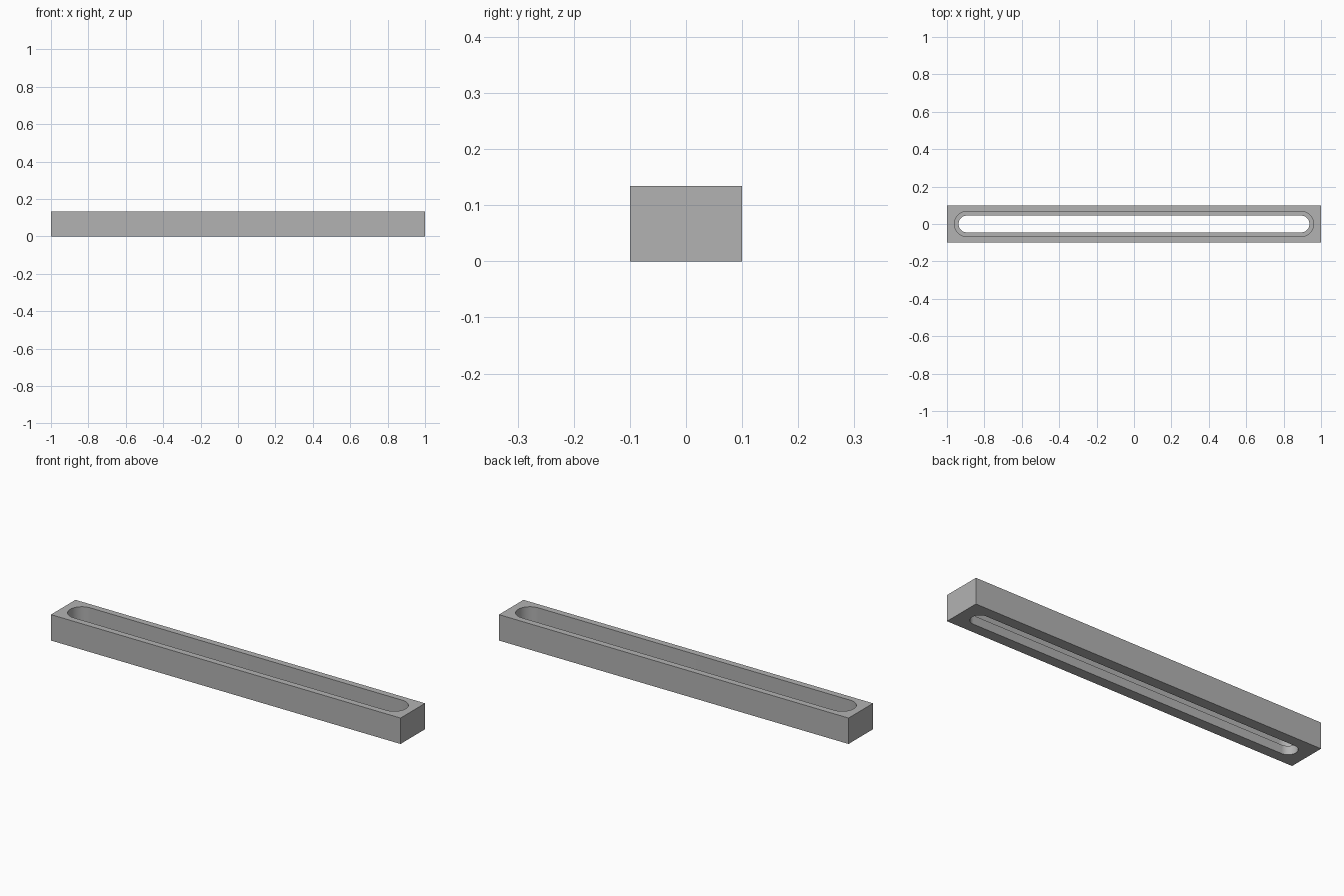
import bpy, bmesh
from math import cos, sin, pi, radians

old = bpy.data.objects.get("Cube")
if old:
    bpy.data.objects.remove(old, do_unlink=True)

LENGTH, WIDTH, HEIGHT = 2.0, 0.2, 0.134
SHELF = 0.045          # height of the step inside the slot
CENTRE = 0.893         # x of the slot's end-arc centres
WIDE, NARROW = 0.067, 0.045
STEPS = 24             # segments per half-round end

grey = bpy.data.materials.new("plain_grey")
grey.use_nodes = True
colour = (0.45, 0.45, 0.45, 1)
grey.diffuse_color = colour
grey.node_tree.nodes["Principled BSDF"].inputs["Base Color"].default_value = colour

bm = bmesh.new()


def ring(points, z):
    return [bm.verts.new((x, y, z)) for x, y in points]


def slot(radius):
    """Outline with straight sides and half-round ends."""
    points = []
    for side in (1, -1):
        for i in range(STEPS + 1):
            a = -pi / 2 + pi * i / STEPS
            points.append((side * (CENTRE + radius * cos(a)), side * radius * sin(a)))
    return points


def wall(a, b):
    for i in range(len(a)):
        j = (i + 1) % len(a)
        bm.faces.new((a[i], a[j], b[j], b[i]))


def cap(outer, inner):
    """Fill the flat area between two outlines."""
    edges = [bm.edges.get((r[i - 1], r[i])) for r in (outer, inner) for i in range(len(r))]
    bmesh.ops.triangle_fill(bm, edges=edges, use_beauty=True)


# Outer block
corners = [(sx * LENGTH / 2, sy * WIDTH / 2) for sx, sy in ((-1, -1), (1, -1), (1, 1), (-1, 1))]
block_low, block_high = ring(corners, 0), ring(corners, HEIGHT)
wall(block_low, block_high)

# Stepped slot: narrow through-opening, shelf, wide upper channel
narrow_low, narrow_high = ring(slot(NARROW), 0), ring(slot(NARROW), SHELF)
wide_low, wide_high = ring(slot(WIDE), SHELF), ring(slot(WIDE), HEIGHT)
wall(narrow_low, narrow_high)
wall(narrow_high, wide_low)
wall(wide_low, wide_high)

# Top and bottom faces
cap(block_low, narrow_low)
cap(block_high, wide_high)
bmesh.ops.recalc_face_normals(bm, faces=bm.faces)

mesh = bpy.data.meshes.new("slotted_bar")
bm.to_mesh(mesh)
bm.free()
mesh.materials.append(grey)
bar = bpy.data.objects.new("slotted_bar", mesh)
bpy.context.collection.objects.link(bar)

bpy.ops.object.select_all(action="DESELECT")
bar.select_set(True)
bpy.context.view_layer.objects.active = bar
bpy.ops.object.shade_smooth_by_angle(angle=radians(30))
